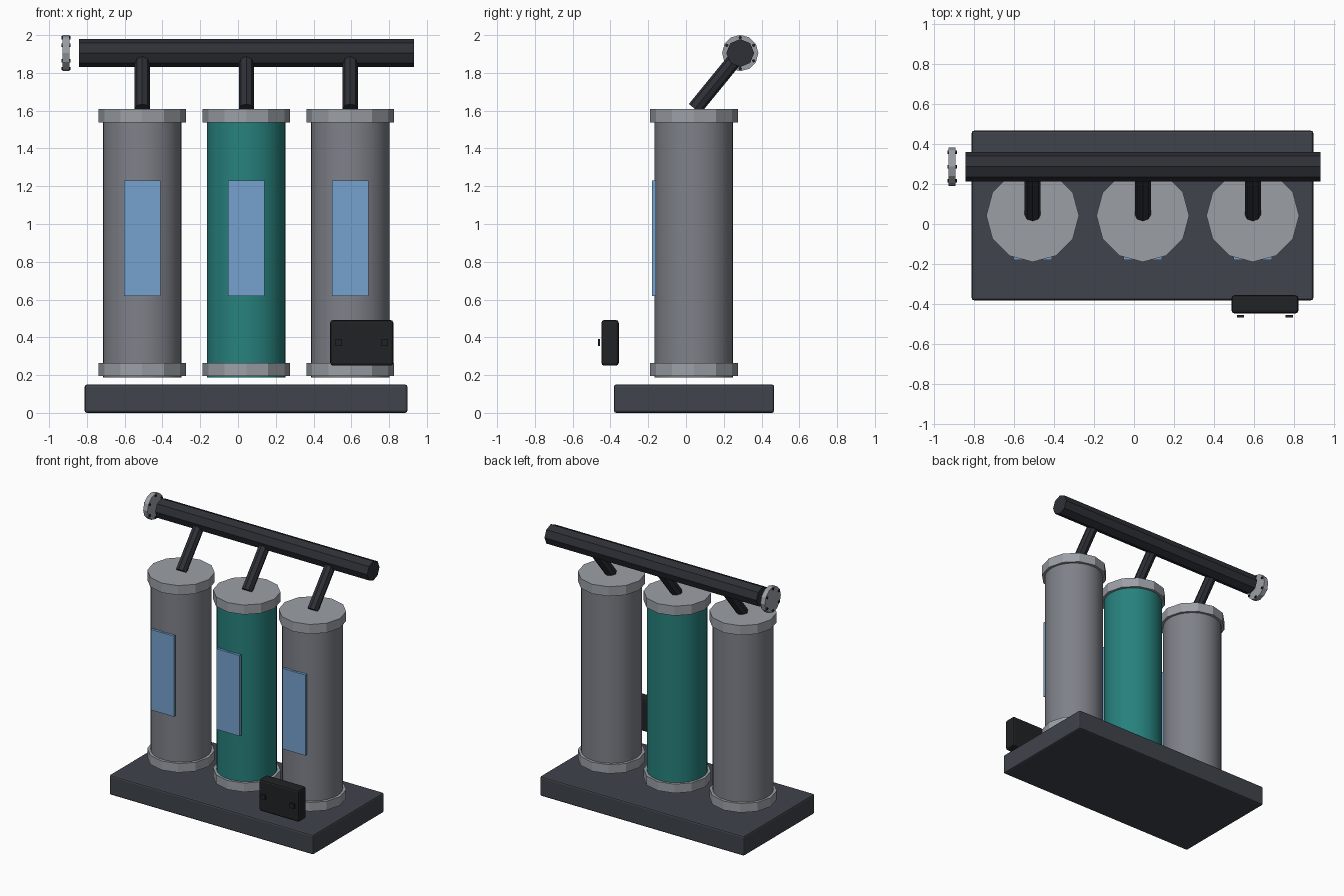
import bpy, bmesh, math
from mathutils import Vector, Matrix

if "Cube" in bpy.data.objects:
    bpy.data.objects.remove(bpy.data.objects["Cube"])


def material(name, r, g, b):
    m = bpy.data.materials.new(name)
    m.diffuse_color = (r, g, b, 1)
    m.use_nodes = True
    m.node_tree.nodes["Principled BSDF"].inputs["Base Color"].default_value = m.diffuse_color
    return m


DARK = material("dark_slate", 0.05, 0.056, 0.07)
PIPE = material("pipe_black", 0.027, 0.03, 0.038)
BLACK = material("box_black", 0.015, 0.016, 0.018)
LIGHT = material("light_grey", 0.33, 0.35, 0.38)
GREY = material("mid_grey", 0.21, 0.22, 0.25)
TEAL = material("teal", 0.02, 0.22, 0.205)
BLUE = material("panel_blue", 0.18, 0.36, 0.62)


def add_object(name, bm, mat, smooth=False):
    mesh = bpy.data.meshes.new(name)
    bm.to_mesh(mesh)
    bm.free()
    mesh.materials.append(mat)
    ob = bpy.data.objects.new(name, mesh)
    bpy.context.collection.objects.link(ob)
    if smooth:
        bpy.ops.object.select_all(action='DESELECT')
        ob.select_set(True)
        bpy.context.view_layer.objects.active = ob
        bpy.ops.object.shade_smooth_by_angle(angle=math.radians(20))
    return ob


def box(name, lo, hi, mat, bevel=0):
    lo, hi = Vector(lo), Vector(hi)
    bm = bmesh.new()
    bmesh.ops.create_cube(bm, size=1, matrix=Matrix.Translation((lo + hi) / 2)
                          @ Matrix.Diagonal((*(hi - lo), 1)))
    ob = add_object(name, bm, mat)
    if bevel:
        mod = ob.modifiers.new("bevel", 'BEVEL')
        mod.width, mod.segments = bevel, 2
    return ob


def rod(name, a, b, radius, sides, mat, smooth=False):
    """Cylinder from point a to point b."""
    a, b = Vector(a), Vector(b)
    d = b - a
    # local x stays horizontal so polygon corners line up with the axes
    z = d.normalized()
    x = Vector((1, 0, 0)) if abs(z.x) < 0.5 else Vector((0, 1, 0))
    y = z.cross(x)
    rot = Matrix((x, y, z)).transposed().to_4x4()
    bm = bmesh.new()
    bmesh.ops.create_cone(bm, cap_ends=True, segments=sides, radius1=radius,
                          radius2=radius, depth=d.length,
                          matrix=Matrix.Translation((a + b) / 2) @ rot)
    return add_object(name, bm, mat, smooth)


# base slab
box("base", (-0.812, -0.382, 0), (0.897, 0.467, 0.15), DARK, 0.012)

# header pipe
PY, PZ = 0.287, 1.905
rod("header_pipe", (-0.843, PY, PZ), (0.932, PY, PZ), 0.074, 8, PIPE)

# three tanks with end caps, front panels and slanted branch pipes
CY = 0.042
for side, cx, mat in (("left", -0.507, GREY), ("middle", 0.044, TEAL), ("right", 0.594, GREY)):
    rod(side + "_tank", (cx, CY, 0.187), (cx, CY, 1.6), 0.208, 32, mat, True)
    rod(side + "_bottom_cap", (cx, CY, 0.195), (cx, CY, 0.263), 0.232, 12, LIGHT)
    rod(side + "_top_cap", (cx, CY, 1.538), (cx, CY, 1.61), 0.232, 12, LIGHT)
    box(side + "_panel", (cx - 0.096, -0.18, 0.62), (cx + 0.096, -0.16, 1.23), BLUE)
    rod(side + "_branch_pipe", (cx, 0.046, 1.61), (cx, PY, PZ), 0.04, 8, PIPE)

# end flange with a ring of bolts
rod("flange", (-0.928, PY, PZ), (-0.892, PY, PZ), 0.096, 12, LIGHT)
for i in range(6):
    a = math.radians(30 + 60 * i)
    y, z = PY + 0.082 * math.cos(a), PZ + 0.082 * math.sin(a)
    rod(f"flange_bolt_{i + 1}", (-0.934, y, z), (-0.886, y, z), 0.009, 8, BLACK)

# control box with two knobs
box("control_box", (0.488, -0.448, 0.25), (0.822, -0.356, 0.492), BLACK, 0.015)
for side, x in (("left", 0.533), ("right", 0.777)):
    box(side + "_knob", (x - 0.018, -0.467, 0.355), (x + 0.018, -0.454, 0.39), BLACK)
